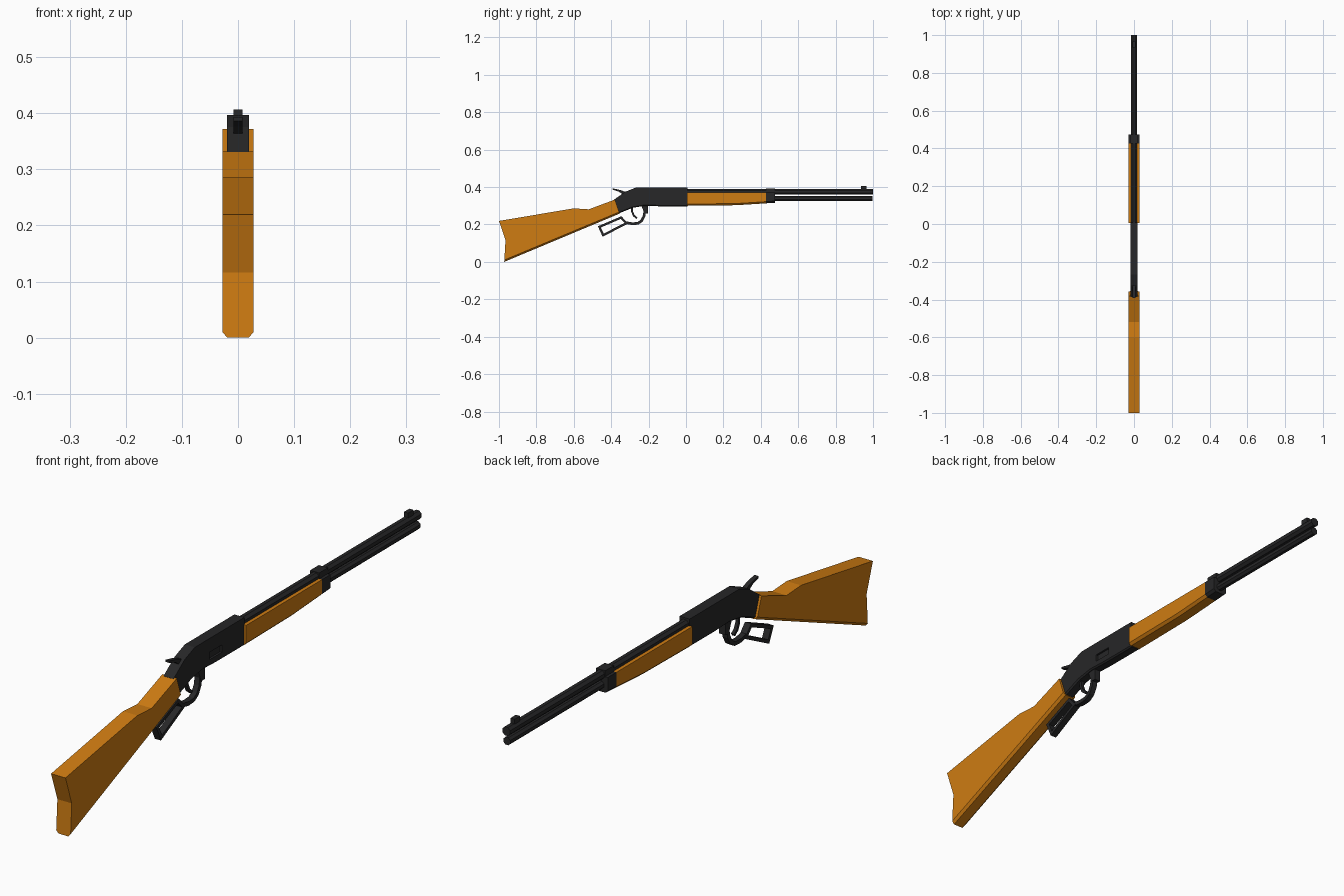
import bpy, bmesh, math
from mathutils import Vector, Matrix

if "Cube" in bpy.data.objects:
    bpy.data.objects.remove(bpy.data.objects["Cube"])


def material(name, color):
    m = bpy.data.materials.new(name)
    m.diffuse_color = color
    m.use_nodes = True
    m.node_tree.nodes["Principled BSDF"].inputs["Base Color"].default_value = m.diffuse_color
    return m


WOOD = material("wood", (0.62, 0.20, 0.006, 1))
STEEL = material("dark_steel", (0.02, 0.02, 0.021, 1))


def finish(bm, name, mat):
    bmesh.ops.recalc_face_normals(bm, faces=bm.faces)
    me = bpy.data.meshes.new(name)
    bm.to_mesh(me)
    bm.free()
    ob = bpy.data.objects.new(name, me)
    bpy.context.collection.objects.link(ob)
    me.materials.append(mat)
    return ob


def prism(name, profile, half, mat, soft=(), chamfer=0.009):
    """Side profile (y, z) extruded across x; 'soft' lists profile segments whose edges are chamfered."""
    bm = bmesh.new()
    a = [bm.verts.new((-half, y, z)) for y, z in profile]
    b = [bm.verts.new((half, y, z)) for y, z in profile]
    n = len(profile)
    bm.faces.new(a)
    bm.faces.new(b[::-1])
    for i in range(n):
        j = (i + 1) % n
        bm.faces.new((a[i], b[i], b[j], a[j]))
    edges = [bm.edges.get((s[i], s[(i + 1) % n])) for i in soft for s in (a, b)]
    if edges:
        bmesh.ops.recalc_face_normals(bm, faces=bm.faces)
        bmesh.ops.bevel(bm, geom=edges, offset=chamfer, segments=1, affect='EDGES')
    return finish(bm, name, mat)


def box(name, y0, y1, z0, z1, half, mat):
    return prism(name, [(y0, z0), (y1, z0), (y1, z1), (y0, z1)], half, mat)


def tube(name, y0, y1, z, r, mat):
    bm = bmesh.new()
    rot = (Matrix.Translation((0, (y0 + y1) / 2, z)) @ Matrix.Rotation(math.pi / 2, 4, 'X')
           @ Matrix.Rotation(math.pi / 8, 4, 'Z'))
    bmesh.ops.create_cone(bm, cap_ends=True, segments=8, radius1=r, radius2=r, depth=y1 - y0, matrix=rot)
    return finish(bm, name, mat)


def strap(name, path, thick, half, mat, closed=False):
    """Flat bar of rectangular section following a (y, z) path with mitred corners."""
    pts = [Vector(p) for p in path]
    n = len(pts)
    bm = bmesh.new()
    rings = []
    for i, p in enumerate(pts):
        din = (p - pts[i - 1]).normalized() if closed or i else (pts[1] - p).normalized()
        dout = (pts[(i + 1) % n] - p).normalized() if closed or i < n - 1 else din
        n1, n2 = Vector((-din.y, din.x)), Vector((-dout.y, dout.x))
        m = (n1 + n2).normalized()
        off = m * (thick / 2 / max(m.dot(n1), 0.4))
        rings.append([bm.verts.new((x, *(p + s * off)))
                      for x, s in ((-half, -1), (half, -1), (half, 1), (-half, 1))])
    for i in range(n if closed else n - 1):
        r, q = rings[i], rings[(i + 1) % n]
        for k in range(4):
            bm.faces.new((r[k], r[(k + 1) % 4], q[(k + 1) % 4], q[k]))
    if not closed:
        bm.faces.new(rings[0])
        bm.faces.new(rings[-1])
    return finish(bm, name, mat)


# Wooden furniture
prism("shoulder_stock", [(-0.972, 0.0), (-0.355, 0.258), (-0.38, 0.333), (-0.52, 0.281),
                         (-0.60, 0.286), (-1.0, 0.219), (-0.965, 0.116)], 0.028, WOOD, soft=[0])
prism("fore_end", [(0.005, 0.300), (0.27, 0.303), (0.427, 0.313), (0.427, 0.372), (0.005, 0.372)],
      0.028, WOOD, soft=[0, 1])

# Receiver with a side loading port
receiver = prism("receiver", [(-0.362, 0.258), (-0.285, 0.289), (-0.22, 0.300), (-0.14, 0.297), (0.008, 0.297),
                              (0.008, 0.397), (-0.268, 0.397), (-0.325, 0.375), (-0.387, 0.331)],
                 0.0195, STEEL, soft=[0, 1, 2, 3], chamfer=0.005)
cutter = box("port_cutter", -0.186, -0.117, 0.322, 0.348, 0.012, STEEL)
cutter.location.x = 0.024
cutter.hide_render = True
cutter.hide_viewport = True
cut = receiver.modifiers.new("port", 'BOOLEAN')
cut.object = cutter
cut.solver = 'EXACT'

# Barrel, magazine tube, band and sight
tube("barrel", -0.01, 1.0, 0.3755, 0.0165, STEEL)
tube("magazine_tube", 0.40, 0.997, 0.340, 0.0145, STEEL)
prism("barrel_band", [(0.427, 0.313), (0.475, 0.316), (0.475, 0.372), (0.427, 0.372)],
      0.028, STEEL, soft=[0])
box("barrel_band_cap", 0.427, 0.475, 0.370, 0.393, 0.0175, STEEL)
box("front_sight", 0.935, 0.965, 0.385, 0.407, 0.008, STEEL)

# Hammer
prism("hammer", [(-0.392, 0.393), (-0.35, 0.384), (-0.318, 0.372), (-0.31, 0.35), (-0.35, 0.345),
                 (-0.343, 0.364), (-0.36, 0.376), (-0.392, 0.386)], 0.008, STEEL)

# Lever with finger loop, and trigger
strap("lever_loop", [(-0.463, 0.187), (-0.347, 0.237), (-0.319, 0.206), (-0.443, 0.143)],
      0.012, 0.012, STEEL, closed=True)
strap("lever_arm", [(-0.322, 0.210), (-0.288, 0.204), (-0.258, 0.206), (-0.238, 0.219),
                    (-0.225, 0.243), (-0.220, 0.27), (-0.218, 0.305)], 0.014, 0.010, STEEL)
prism("lever_hinge", [(-0.222, 0.258), (-0.202, 0.258), (-0.202, 0.305), (-0.24, 0.305)], 0.012, STEEL)
strap("trigger", [(-0.288, 0.295), (-0.288, 0.268), (-0.279, 0.247), (-0.262, 0.233)], 0.010, 0.006, STEEL)
